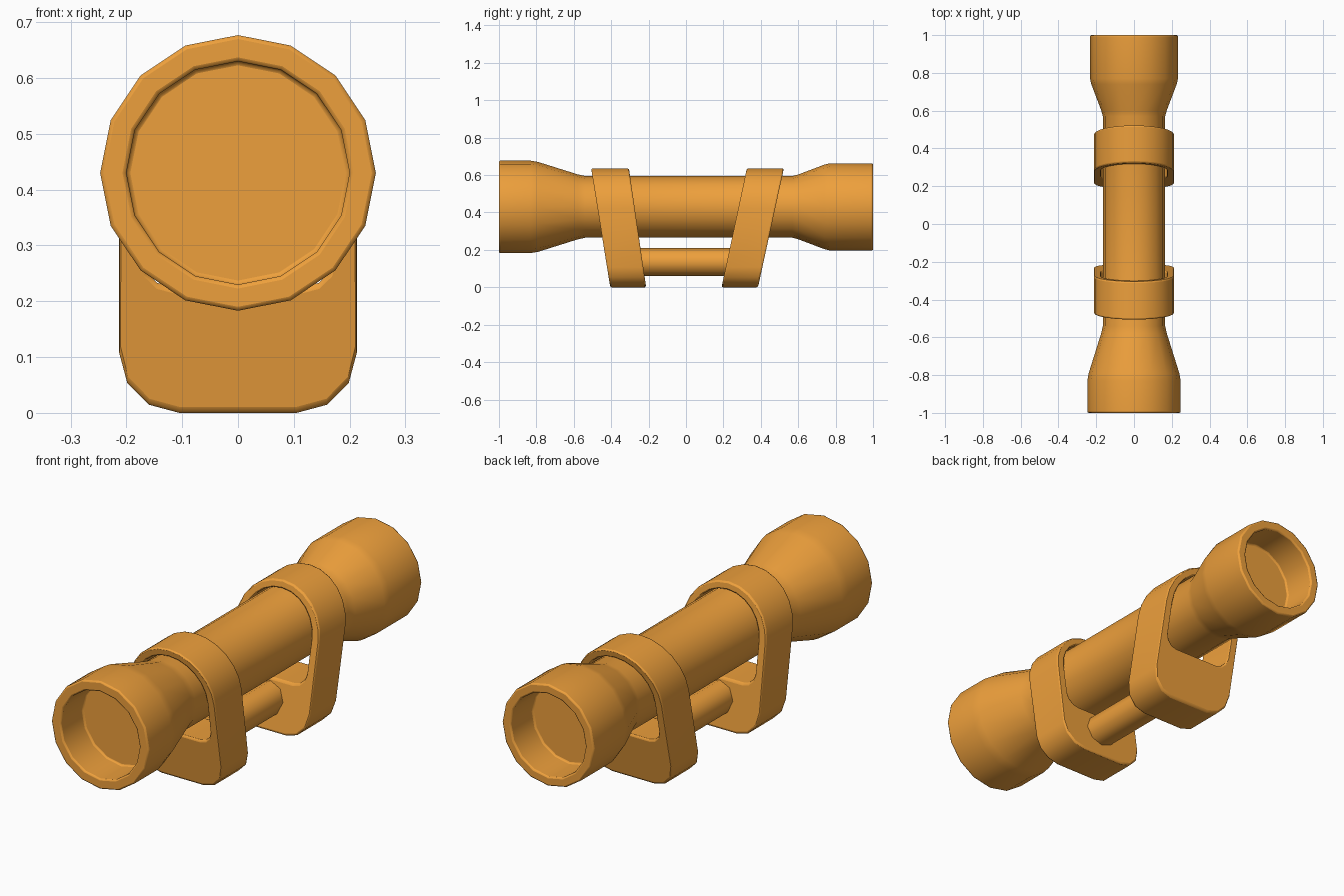
import bpy, bmesh
from math import sin, cos, pi, radians

if "Cube" in bpy.data.objects:
    bpy.data.objects.remove(bpy.data.objects["Cube"])

orange = bpy.data.materials.new("orange")
orange.diffuse_color = (0.85, 0.35, 0.045, 1)
orange.use_nodes = True
orange.node_tree.nodes["Principled BSDF"].inputs["Base Color"].default_value = orange.diffuse_color


def finish(bm, name, bevel=0.0):
    bmesh.ops.recalc_face_normals(bm, faces=bm.faces)
    me = bpy.data.meshes.new(name)
    bm.to_mesh(me)
    bm.free()
    ob = bpy.data.objects.new(name, me)
    bpy.context.collection.objects.link(ob)
    me.materials.append(orange)
    bpy.context.view_layer.objects.active = ob
    ob.select_set(True)
    bpy.ops.object.shade_smooth_by_angle(angle=radians(48))
    ob.select_set(False)
    if bevel:
        mod = ob.modifiers.new("bevel", 'BEVEL')
        mod.width, mod.segments = bevel, 2
        mod.limit_method, mod.angle_limit = 'ANGLE', radians(50)
    return ob


def lathe_y(name, profile, zc, sides, bevel=0.0):
    """Revolve (y, radius) points about a y axis at height zc, capping both ends."""
    bm = bmesh.new()
    rings = [[bm.verts.new((r * sin(2 * pi * i / sides), y, zc + r * cos(2 * pi * i / sides)))
              for i in range(sides)] for y, r in profile]
    for a, b in zip(rings, rings[1:]):
        for i in range(sides):
            j = (i + 1) % sides
            bm.faces.new((a[i], a[j], b[j], b[i]))
    bm.faces.new(rings[0])
    bm.faces.new(rings[-1])
    return finish(bm, name, bevel)


def arch(w, z_mid, z_low, rad):
    """Outline: half circle on top, straight sides, rounded lower corners."""
    pts = [(w * cos(pi * i / 12), z_mid + w * sin(pi * i / 12)) for i in range(13)]
    for s, start in ((-1, pi), (1, 1.5 * pi)):
        for i in range(4):
            a = start + i * pi / 6
            pts.append((s * (w - rad) + rad * cos(a), z_low + rad + rad * sin(a)))
    return pts


def mount(name, y_bottom, y_top):
    """Slanted ring mount; y ranges are (front, back) at the bottom and the top."""
    bm = bmesh.new()
    outlines = (arch(0.213, 0.422, 0.0, 0.108), arch(0.175, 0.425, 0.225, 0.06))
    loops = [[[bm.verts.new((x, y_bottom[k] + (y_top[k] - y_bottom[k]) * z / 0.635, z))
               for x, z in o] for k in (0, 1)] for o in outlines]
    (of, ob), (hf, hb) = loops
    n = len(of)
    for a, b in ((of, ob), (ob, hb), (hb, hf), (hf, of)):
        for i in range(n):
            j = (i + 1) % n
            bm.faces.new((a[i], a[j], b[j], b[i]))
    return finish(bm, name, 0.008)


# Scope tube with flared ends and recessed lenses
lathe_y("scope_tube", [
    (-0.84, 0.20), (-1.0, 0.20), (-1.0, 0.247), (-0.83, 0.247), (-0.79, 0.240),
    (-0.58, 0.174), (-0.54, 0.165), (0.57, 0.165), (0.60, 0.173),
    (0.74, 0.226), (0.77, 0.233), (1.0, 0.233), (1.0, 0.19), (0.84, 0.19)],
    0.43, 16, 0.007)

# Slanted mounts
mount("front_mount", (-0.405, -0.213), (-0.507, -0.305))
mount("rear_mount", (0.19, 0.385), (0.325, 0.523))

# Rod joining the mounts
lathe_y("connecting_rod", [(-0.30, 0.075), (0.28, 0.075)], 0.135, 8)
